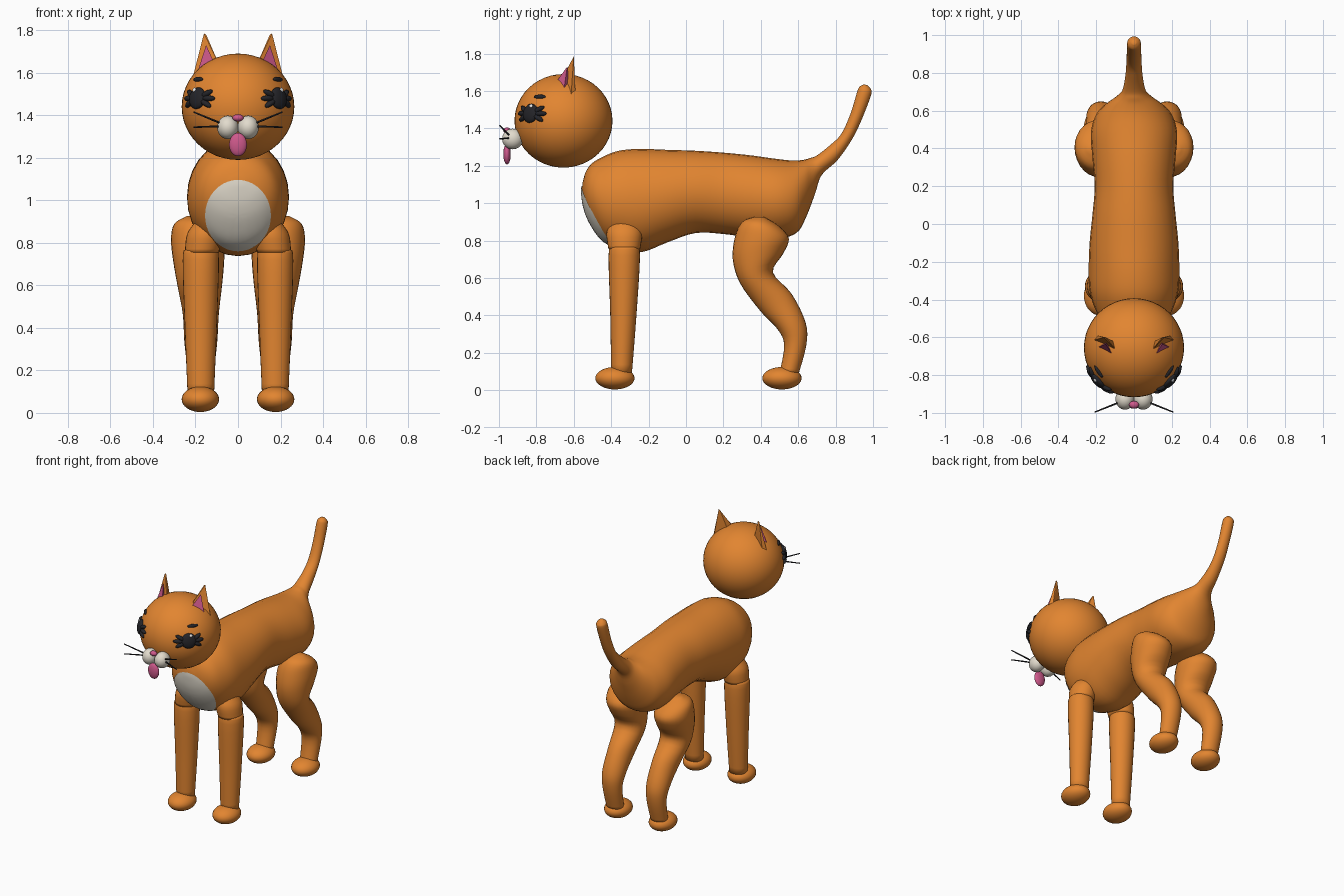
import bpy, bmesh, math
from mathutils import Vector, Matrix
from mathutils.bvhtree import BVHTree

if "Cube" in bpy.data.objects:
    bpy.data.objects.remove(bpy.data.objects["Cube"])


def material(name, rgb):
    m = bpy.data.materials.new(name)
    m.diffuse_color = (*rgb, 1)
    m.use_nodes = True
    m.node_tree.nodes["Principled BSDF"].inputs["Base Color"].default_value = m.diffuse_color
    return m


ORANGE = material("orange fur", (0.76, 0.235, 0.03))
WHITE = material("cream white", (0.76, 0.71, 0.61))
PINK = material("pink", (0.62, 0.10, 0.26))
BLACK = material("black", (0.018, 0.018, 0.022))
SHINE = material("eye shine", (0.95, 0.95, 0.95))


def finish(bm, name, mat, smooth=True):
    bmesh.ops.recalc_face_normals(bm, faces=bm.faces)
    me = bpy.data.meshes.new(name)
    bm.to_mesh(me)
    bm.free()
    me.materials.append(mat)
    for p in me.polygons:
        p.use_smooth = smooth
    ob = bpy.data.objects.new(name, me)
    bpy.context.collection.objects.link(ob)
    return ob


def ellipsoid(name, mat, centre, radii, rot=None, seg=32):
    bm = bmesh.new()
    bmesh.ops.create_uvsphere(bm, u_segments=seg, v_segments=seg // 2, radius=1)
    m = Matrix.Translation(centre) @ (rot or Matrix()) @ Matrix.Diagonal((*radii, 1))
    bmesh.ops.transform(bm, matrix=m, verts=bm.verts)
    return finish(bm, name, mat)


def catmull(a, b, c, d, t):
    return [0.5 * (2 * q + (r - p) * t + (2 * p - 5 * q + 4 * r - s) * t * t
                   + (3 * q - p - 3 * r + s) * t ** 3) for p, q, r, s in zip(a, b, c, d)]


def loft(name, rings, seg=28, sub=4, side=1):
    """Each ring: edge point (y, z), opposite edge point (y, z), x centre, x half-width."""
    n, path = len(rings), []
    for i in range(n - 1):
        q = [rings[max(0, min(n - 1, i + k))] for k in (-1, 0, 1, 2)]
        path += [catmull(*q, j / sub) for j in range(sub)]
    path.append(rings[-1])
    bm = bmesh.new()
    loops = []
    for y1, z1, y2, z2, x, w in path:
        loop = []
        for k in range(seg):
            a = 2 * math.pi * k / seg
            c, s = math.cos(a) / 2, math.sin(a)
            loop.append(bm.verts.new((side * x + w * s, (y1 + y2) / 2 + (y1 - y2) * c,
                                      (z1 + z2) / 2 + (z1 - z2) * c)))
        loops.append(loop)
    for l0, l1 in zip(loops, loops[1:]):
        for k in range(seg):
            bm.faces.new((l0[k], l0[k - 1], l1[k - 1], l1[k]))
    bm.faces.new(loops[0])
    bm.faces.new(loops[-1])
    return finish(bm, name, ORANGE)


def hull(name, mat, points):
    bm = bmesh.new()
    for p in points:
        bm.verts.new(p)
    bmesh.ops.convex_hull(bm, input=bm.verts)
    return finish(bm, name, mat, False)


def rod(name, mat, a, b, r):
    a, b = Vector(a), Vector(b)
    bm = bmesh.new()
    bmesh.ops.create_cone(bm, cap_ends=True, segments=8, radius1=r, radius2=r * 0.7,
                          depth=(b - a).length)
    m = Matrix.Translation((a + b) / 2) @ (b - a).to_track_quat('Z', 'Y').to_matrix().to_4x4()
    bmesh.ops.transform(bm, matrix=m, verts=bm.verts)
    return finish(bm, name, mat)


# Body running into the tail
body = loft("body_and_tail", [
    (-.553, 1.11, -.557, 1.07, 0, .03), (-.535, 1.17, -.545, .98, 0, .11),
    (-.50, 1.215, -.51, .89, 0, .17), (-.44, 1.25, -.44, .795, 0, .21),
    (-.36, 1.28, -.34, .75, 0, .235), (-.25, 1.29, -.23, .74, 0, .24),
    (-.10, 1.285, -.10, .79, 0, .235), (.05, 1.28, .05, .84, 0, .22),
    (.20, 1.27, .20, .835, 0, .208), (.35, 1.255, .35, .815, 0, .22),
    (.48, 1.237, .49, .81, 0, .228), (.57, 1.228, .59, .84, 0, .20),
    (.63, 1.232, .64, .92, 0, .15), (.665, 1.242, .69, 1.05, 0, .09),
    (.70, 1.255, .725, 1.15, 0, .06), (.77, 1.31, .81, 1.23, 0, .045),
    (.83, 1.37, .89, 1.345, 0, .04), (.88, 1.48, .945, 1.46, 0, .038),
    (.915, 1.595, .99, 1.58, 0, .037), (.928, 1.622, .988, 1.61, 0, .03),
    (.95, 1.635, .972, 1.63, 0, .012)])

# Chest patch laid over the front of the body
tree = BVHTree.FromPolygons([v.co for v in body.data.vertices],
                            [p.vertices[:] for p in body.data.polygons])
bm = bmesh.new()
rows = []
for i in range(11):
    row = []
    for k in range(40):
        a, r = 2 * math.pi * k / 40, 0.04 + 0.96 * i / 10
        x, z = 0.155 * r * math.cos(a), 0.928 + 0.168 * r * math.sin(a)
        hit = tree.ray_cast(Vector((x, -2, z)), Vector((0, 1, 0)))[0]
        row.append(bm.verts.new((x, (hit.y if hit else -0.4) - 0.006, z)))
    rows.append(row)
for r0, r1 in zip(rows, rows[1:]):
    for k in range(40):
        bm.faces.new((r0[k], r0[k - 1], r1[k - 1], r1[k]))
bm.faces.new(rows[0])
bm.normal_update()
if sum(f.normal.y for f in bm.faces) > 0:
    bmesh.ops.reverse_faces(bm, faces=bm.faces)
me = bpy.data.meshes.new("chest_patch")
bm.to_mesh(me)
bm.free()
me.materials.append(WHITE)
me.polygons.foreach_set("use_smooth", [True] * len(me.polygons))
bpy.context.collection.objects.link(bpy.data.objects.new("chest_patch", me))

# Head
HC, HR = Vector((0, -.655, 1.44)), Vector((.265, .262, .25))
ellipsoid("head", ORANGE, HC, HR, seg=48)


def on_head(side, u, v, lift=0.0):
    """Point and surface frame on the head, offset from the eye centre."""
    p = Vector((.19 + .7 * u, -.83 + .7 * u, 1.48 + v)) - HC
    q = Vector([a / b for a, b in zip(p, HR)]).normalized()
    n = Vector([a / b for a, b in zip(q, HR)]).normalized()
    p = HC + Vector([a * b for a, b in zip(q, HR)]) + n * lift
    p.x *= side
    n.x *= side
    t = Vector((0, 0, 1)).cross(n).normalized()
    return p, Matrix((t, n.cross(t), n)).transposed().to_4x4()


for side, tag in ((1, "left"), (-1, "right")):
    # Legs and paws
    loft(f"front_leg_{tag}", [
        (-.35, .787, -.31, .787, .175, .025), (-.395, .77, -.265, .77, .175, .068),
        (-.414, .72, -.246, .72, .175, .085), (-.405, .4, -.265, .4, .175, .075),
        (-.40, .08, -.29, .08, .175, .062)], side=side)
    loft(f"shoulder_{tag}", [
        (-.40, .90, -.26, .90, .14, .06), (-.425, .84, -.235, .84, .155, .085),
        (-.415, .755, -.245, .755, .17, .08)], side=side)
    loft(f"hind_leg_{tag}", [
        (.37, .927, .42, .925, .20, .04), (.30, .90, .50, .875, .20, .10),
        (.262, .82, .55, .81, .19, .125), (.25, .70, .52, .73, .185, .12),
        (.29, .57, .465, .63, .18, .105), (.40, .42, .565, .515, .175, .085),
        (.49, .325, .64, .36, .175, .078), (.525, .24, .643, .24, .175, .068),
        (.50, .09, .60, .08, .175, .06)], side=side)
    for part, y in (("front", -.38), ("hind", .513)):
        ellipsoid(f"{part}_paw_{tag}", ORANGE, (side * .177, y, .064), (.088, .105, .06))

    # Ears with pink linings
    hull(f"ear_{tag}", ORANGE, [(side * x, y, z) for x, y, z in (
        (.085, -.68, 1.63), (.215, -.615, 1.57), (.195, -.59, 1.57),
        (.10, -.625, 1.63), (.16, -.6, 1.785), (.15, -.6, 1.78))])
    hull(f"ear_lining_{tag}", PINK, [(side * x, y, z) for x, y, z in (
        (.10, -.715, 1.62), (.195, -.655, 1.59), (.14, -.62, 1.6), (.15, -.635, 1.73))])

    # Eye with ragged lashes, highlight and eyebrow
    p, rot = on_head(side, 0, 0)
    ellipsoid(f"eye_{tag}", BLACK, p, (.05, .052, .022), rot, 24)
    for end in (-1, 1):
        for i, (u, v, a) in enumerate(((.055, .022, .5), (.07, 0, 0), (.055, -.024, -.5))):
            p, rot = on_head(side, end * u, v)
            rot = rot @ Matrix.Rotation(a * end * side, 4, 'Z')
            ellipsoid(f"lash_{tag}_{end}_{i}", BLACK, p, (.036, .014, .017), rot, 12)
    p, rot = on_head(side, .012, .036, .018)
    ellipsoid(f"eye_highlight_{tag}", SHINE, p, (.011, .011, .006), rot, 12)
    p, rot = on_head(side, .04, .11)
    ellipsoid(f"eyebrow_{tag}", BLACK, p, (.038, .012, .01), rot, 16)

    # Muzzle and whiskers
    ellipsoid(f"muzzle_{tag}", WHITE, (side * .048, -.927, 1.343), (.05, .056, .055))
    rod(f"upper_whisker_{tag}", BLACK, (side * .08, -.945, 1.362), (side * .208, -.996, 1.415), .005)
    rod(f"lower_whisker_{tag}", BLACK, (side * .08, -.945, 1.348), (side * .208, -.996, 1.344), .005)

# Nose and tongue
ellipsoid("nose", PINK, (0, -.957, 1.388), (.026, .02, .017), seg=20)
ellipsoid("tongue", PINK, (0, -.957, 1.262), (.042, .02, .055), seg=24)
